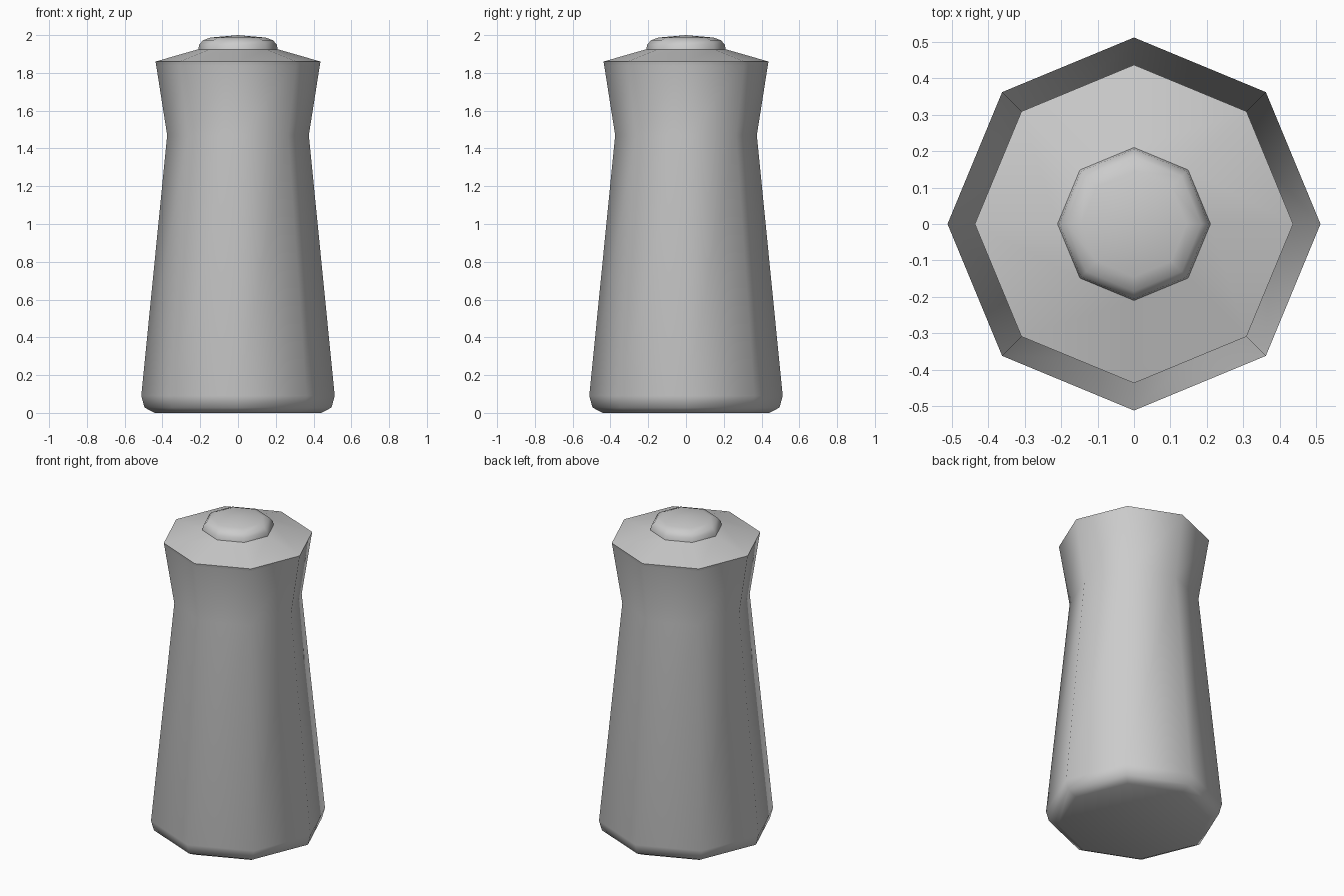
import bpy, math

if "Cube" in bpy.data.objects:
    bpy.data.objects.remove(bpy.data.objects["Cube"])

SIDES = 8


def lathe(name, profile):
    """Spin (radius, z) points, listed bottom to top, into an eight-sided part."""
    verts, faces, rings = [], [], []
    for r, z in profile:
        n = 1 if r == 0 else SIDES
        rings.append([len(verts) + i for i in range(n)])
        for i in range(n):
            a = 2 * math.pi * i / SIDES
            verts.append((r * math.cos(a), r * math.sin(a), z))
    for lo, hi in zip(rings, rings[1:]):
        for i in range(SIDES):
            j = (i + 1) % SIDES
            if len(lo) == 1:
                faces.append((lo[0], hi[j], hi[i]))
            elif len(hi) == 1:
                faces.append((lo[i], lo[j], hi[0]))
            else:
                faces.append((lo[i], lo[j], hi[j], hi[i]))
    mesh = bpy.data.meshes.new(name)
    mesh.from_pydata(verts, [], faces)
    obj = bpy.data.objects.new(name, mesh)
    bpy.context.collection.objects.link(obj)
    bpy.ops.object.select_all(action='DESELECT')
    obj.select_set(True)
    bpy.context.view_layer.objects.active = obj
    bpy.ops.object.shade_smooth_by_angle(angle=math.radians(50))
    return obj


# Waisted body with a rounded foot
lathe("body", [(0, 0), (0.44, 0), (0.495, 0.028), (0.512, 0.09),
               (0.375, 1.47), (0.434, 1.845)])

# Sloping lid with a thin rim
lathe("lid", [(0.434, 1.845), (0.437, 1.86), (0.21, 1.925)])

# Low domed knob
lathe("knob", [(0.21, 1.925), (0.205, 1.95), (0.185, 1.973),
               (0.145, 1.987), (0, 2.0)])
